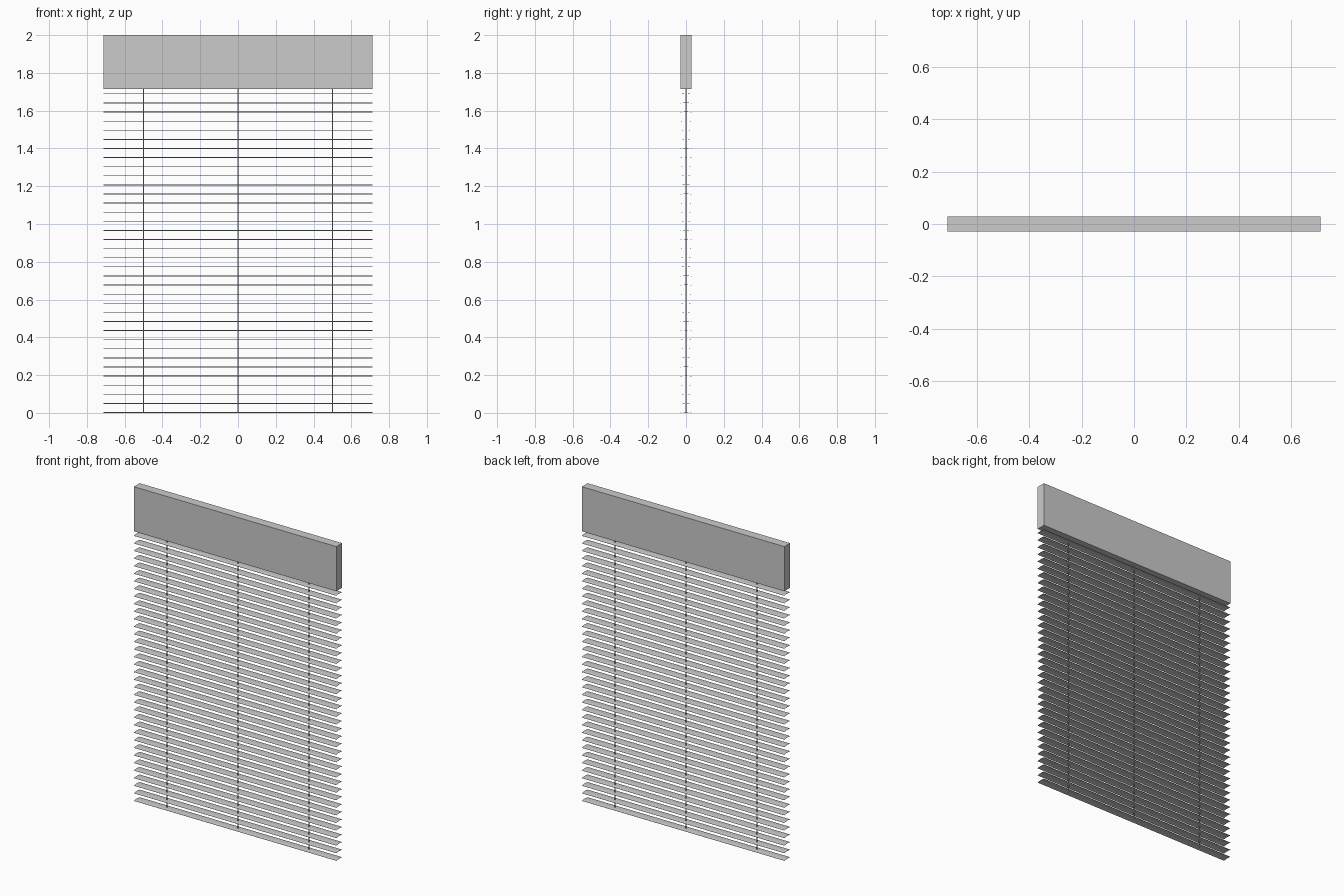
import bpy

if "Cube" in bpy.data.objects:
    bpy.data.objects.remove(bpy.data.objects["Cube"])

HALF_W, HALF_D = 0.713, 0.029
RAIL_Z, TOP_Z = 1.716, 2.0
SLATS, PITCH = 36, 0.0482
CROWN, THICK = 0.003, 0.001


def mesh_object(name, verts, faces):
    me = bpy.data.meshes.new(name)
    me.from_pydata(verts, [], faces)
    ob = bpy.data.objects.new(name, me)
    bpy.context.collection.objects.link(ob)
    return ob, me


def box(name, x, hx, hy, z0, z1):
    verts = [(x + sx * hx, sy * hy, z) for z in (z0, z1)
             for sx, sy in ((-1, -1), (1, -1), (1, 1), (-1, 1))]
    faces = [(3, 2, 1, 0), (4, 5, 6, 7)]
    faces += [(i, (i + 1) % 4, (i + 1) % 4 + 4, i + 4) for i in range(4)]
    return mesh_object(name, verts, faces)[0]


# Head box holding the blind
box("head_box", 0, HALF_W, HALF_D, RAIL_Z, TOP_Z)

# Slat profile: thin strip with a slight crown, extruded along x
ts = [-1 + i / 3 for i in range(7)]
under = [(t * HALF_D, CROWN * (1 - t * t)) for t in ts]
profile = under + [(y, z + THICK) for y, z in reversed(under)]
n = len(profile)
verts = [(x, y, z) for x in (-HALF_W, HALF_W) for y, z in profile]
faces = [(i, i + n, (i + 1) % n + n, (i + 1) % n) for i in range(n)]
faces += [tuple(range(n)), tuple(range(2 * n - 1, n - 1, -1))]
first, slat_mesh = mesh_object("slat", verts, faces)

# Make sure the strip faces outwards
import bmesh
bm = bmesh.new()
bm.from_mesh(slat_mesh)
bmesh.ops.recalc_face_normals(bm, faces=bm.faces)
bm.to_mesh(slat_mesh)
bm.free()

# Repeat the slat up to the head box
stack = first.modifiers.new("stack", 'ARRAY')
stack.count = SLATS
stack.use_relative_offset = False
stack.use_constant_offset = True
stack.constant_offset_displace = (0, 0, PITCH)

# Three hanging cords
for label, x in (("left", -0.5), ("middle", 0), ("right", 0.5)):
    box("cord_" + label, x, 0.0025, 0.0025, 0, RAIL_Z)
